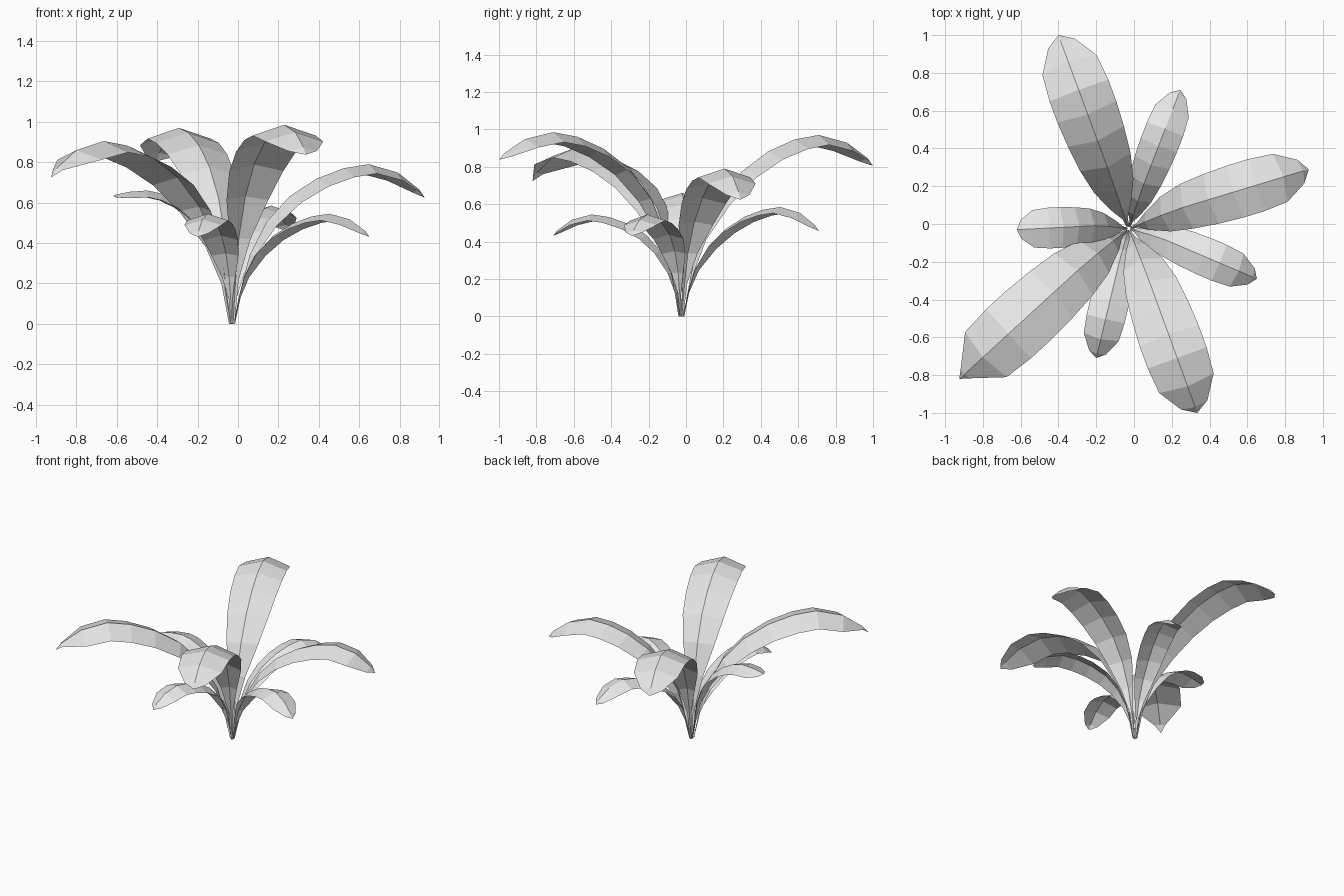
import bpy
import bmesh
from mathutils import Vector

cube = bpy.data.objects.get("Cube")
if cube:
    bpy.data.objects.remove(cube, do_unlink=True)

GREY = (0.8, 0.8, 0.8, 1.0)
material = bpy.data.materials.new("light_grey")
material.use_nodes = True
material.diffuse_color = GREY
material.node_tree.nodes["Principled BSDF"].inputs["Base Color"].default_value = GREY

ROOT = Vector((-0.028, -0.025, 0))      # where the stems meet
CENTRE = Vector((-0.03, 0, 0))          # what the blades radiate from
ARCH = 0.32                             # how far the edges fold below the midrib

# Leaf stations: reach along the leaf, height of the midrib, half width
PROFILE = [
    (0.01, 0, 0.008), (0.045, 0.22, 0.014), (0.09, 0.43, 0.055),
    (0.18, 0.64, 0.11), (0.3, 0.8, 0.142), (0.44, 0.91, 0.158),
    (0.58, 0.975, 0.166), (0.71, 1, 0.166), (0.86, 0.95, 0.153),
    (0.97, 0.85, 0.075), (1, 0.8, 0),
]


def make_leaf(name, tip, peak, width, droop=1.0, blunt=1.0):
    """Arched blade with a midrib, narrowing to a flat stem."""
    reach = Vector((*tip, 0)) - CENTRE
    forward = reach.normalized()
    left = Vector((-forward.y, forward.x, 0))
    # midrib points and half widths
    mids, halves = [], []
    for u, height, half in PROFILE:
        if u > 0.75:
            height = 1 - droop * (1 - height)
        start = ROOT.lerp(CENTRE, min(1, u * 4))
        mids.append(start + reach * u + Vector((0, 0, peak * height)))
        halves.append(half * width * (blunt if 0.9 < u else 1))
    # rows of left edge, midrib and right edge
    bm = bmesh.new()
    rows = []
    last = len(mids) - 1
    for i, (mid, half) in enumerate(zip(mids, halves)):
        if i == last:
            rows.append([bm.verts.new(mid)] * 3)
            continue
        along = (mids[i + 1] - mids[max(i - 1, 0)]).normalized()
        fold = along.cross(left) * (-ARCH * half)
        fold.z = 0 if i == 0 else fold.z
        rows.append([bm.verts.new(mid + left * half + fold),
                     bm.verts.new(mid),
                     bm.verts.new(mid - left * half + fold)])
    for a, b in zip(rows, rows[1:]):
        for j in range(2):
            corners = [a[j], a[j + 1], b[j + 1], b[j]]
            bm.faces.new(list(dict.fromkeys(corners)))
    mesh = bpy.data.meshes.new(name)
    bm.to_mesh(mesh)
    bm.free()
    mesh.materials.append(material)
    leaf = bpy.data.objects.new(name, mesh)
    bpy.context.collection.objects.link(leaf)
    return leaf


# Tall outer leaves
make_leaf("large_leaf_back", (-0.4, 1.0), 0.97, 1.0, droop=0.85)
make_leaf("large_leaf_front", (0.335, -1.0), 0.985, 1.0, droop=0.75)
make_leaf("large_leaf_left", (0.925, 0.29), 0.79, 0.87, droop=1.05)
make_leaf("large_leaf_right", (-0.925, -0.82), 0.905, 1.06, blunt=0.45)

# Short leaves between them
make_leaf("small_leaf_back", (0.245, 0.71), 0.585, 0.62, droop=1.1)
make_leaf("small_leaf_left", (0.65, -0.29), 0.545, 0.62, droop=1.05)
make_leaf("small_leaf_front", (-0.2, -0.71), 0.545, 0.62, droop=1.05)
make_leaf("small_leaf_right", (-0.62, -0.03), 0.66, 0.65, droop=0.2)
